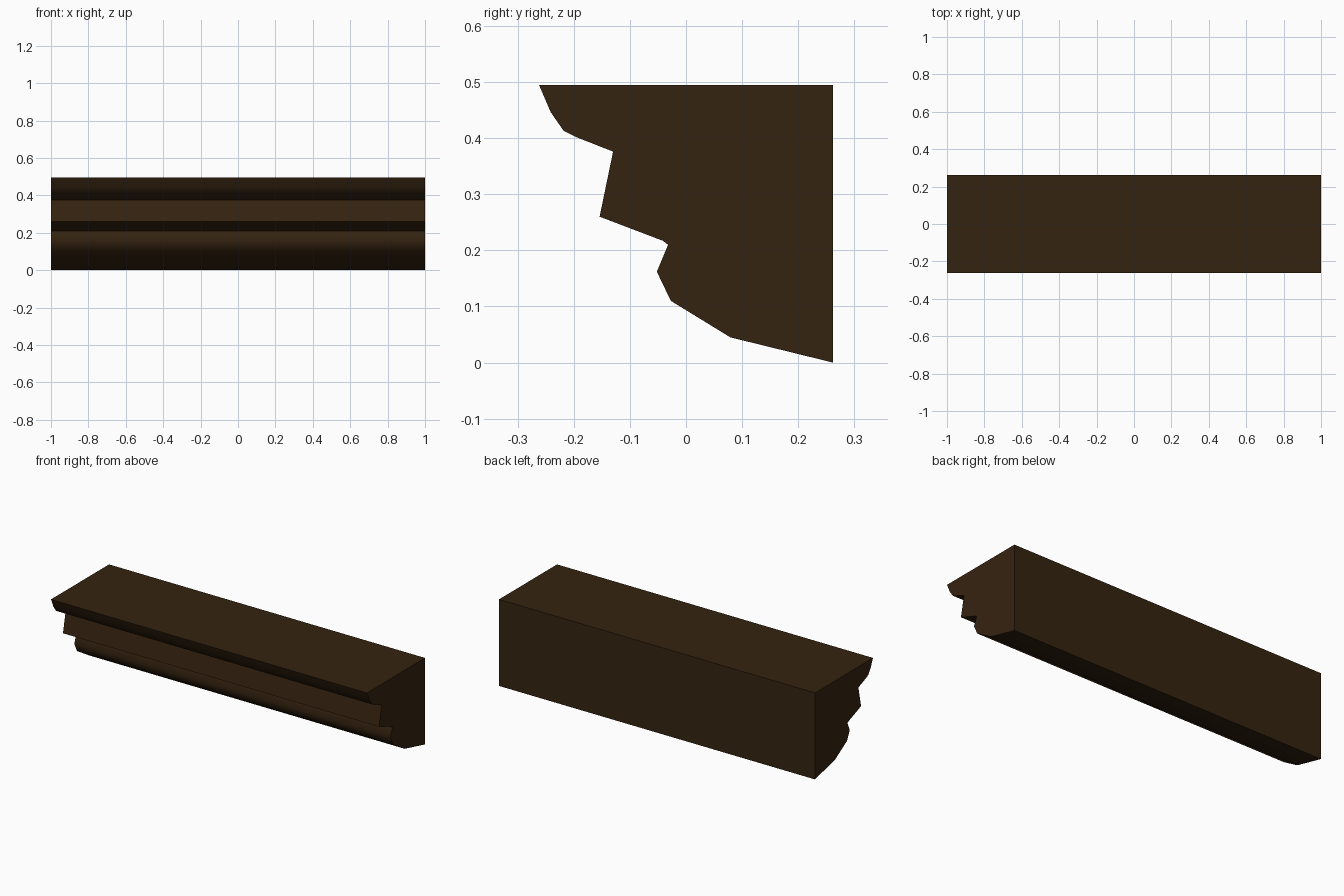
import bpy, bmesh, math

if "Cube" in bpy.data.objects:
    bpy.data.objects.remove(bpy.data.objects["Cube"])

# Dark stained wood
wood = bpy.data.materials.new("dark_brown_wood")
wood.diffuse_color = (0.036, 0.017, 0.0053, 1)
wood.use_nodes = True
wood.node_tree.nodes["Principled BSDF"].inputs["Base Color"].default_value = wood.diffuse_color

# Moulding cross-section (y, z), from the top lip down to the foot, then the flat back
profile = [
    (-0.262, 0.495), (-0.241, 0.446), (-0.218, 0.413), (-0.196, 0.402),
    (-0.130, 0.376), (-0.154, 0.260), (-0.041, 0.217), (-0.032, 0.210),
    (-0.052, 0.162), (-0.027, 0.110), (0.079, 0.045), (0.262, 0.0),
    (0.262, 0.495),
]

# Sweep the section along x
bm = bmesh.new()
end = bm.faces.new([bm.verts.new((-1, y, z)) for y, z in profile])
swept = bmesh.ops.extrude_face_region(bm, geom=[end], use_keep_orig=True)
moved = [g for g in swept["geom"] if isinstance(g, bmesh.types.BMVert)]
bmesh.ops.translate(bm, verts=moved, vec=(2, 0, 0))
bmesh.ops.recalc_face_normals(bm, faces=bm.faces)
mesh = bpy.data.meshes.new("cornice_moulding")
bm.to_mesh(mesh)
bm.free()
mesh.materials.append(wood)

moulding = bpy.data.objects.new("cornice_moulding", mesh)
bpy.context.collection.objects.link(moulding)

# Smooth the rolled fronts, keep the steps and ends crisp
bpy.context.view_layer.objects.active = moulding
moulding.select_set(True)
bpy.ops.object.shade_smooth_by_angle(angle=math.radians(50))
